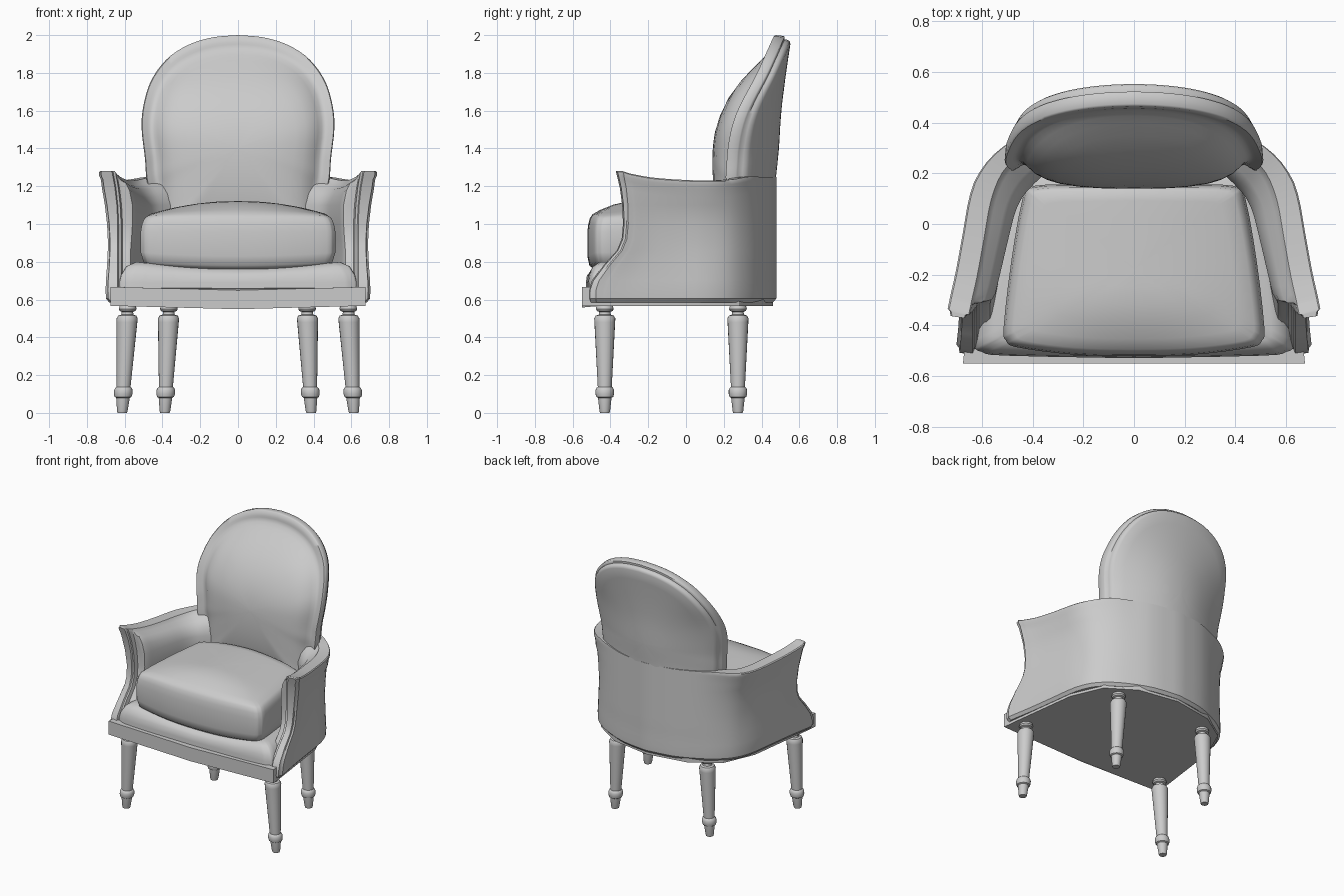
import bpy, bmesh, math
from mathutils import Vector

if "Cube" in bpy.data.objects:
    bpy.data.objects.remove(bpy.data.objects["Cube"])


def smooth_path(pts, n=3):
    """Catmull-Rom subdivision of an open list of tuples."""
    pts = [Vector(p) for p in pts]
    out = []
    for i in range(len(pts) - 1):
        a, b, c, d = pts[max(i - 1, 0)], pts[i], pts[i + 1], pts[min(i + 2, len(pts) - 1)]
        for k in range(n):
            t = k / n
            out.append(0.5 * (2 * b + (c - a) * t + (2 * a - 5 * b + 4 * c - d) * t * t
                              + (3 * b - a - 3 * c + d) * t ** 3))
    return out + [pts[-1]]


def mirrored(half):
    """Closed outline from a half that starts and ends on x = 0."""
    full = [tuple(p) for p in half]
    return full + [(-p[0], p[1]) for p in full[-2:0:-1]]


def table(rows, z):
    """Linear interpolation in (z, value) rows."""
    if z <= rows[0][0]:
        return rows[0][1]
    for (a, va), (b, vb) in zip(rows, rows[1:]):
        if z <= b:
            return va + (vb - va) * (z - a) / (b - a)
    return rows[-1][1]


def loft(name, rings, angle=40, strip_caps=False):
    """Skin equal-sized closed rings and cap both ends."""
    bm = bmesh.new()
    vs = [[bm.verts.new(p) for p in r] for r in rings]
    n = len(rings[0])
    for a, b in zip(vs, vs[1:]):
        for i in range(n):
            j = (i + 1) % n
            bm.faces.new((a[i], a[j], b[j], b[i]))
    for r in (vs[0], vs[-1]):
        if strip_caps:
            for i in range(n // 2 - 1):
                bm.faces.new((r[i], r[i + 1], r[n - 2 - i], r[n - 1 - i]))
        else:
            bm.faces.new(r)
    bmesh.ops.recalc_face_normals(bm, faces=bm.faces)
    mesh = bpy.data.meshes.new(name)
    bm.to_mesh(mesh)
    bm.free()
    ob = bpy.data.objects.new(name, mesh)
    bpy.context.collection.objects.link(ob)
    bpy.ops.object.select_all(action='DESELECT')
    ob.select_set(True)
    bpy.context.view_layer.objects.active = ob
    bpy.ops.object.shade_smooth_by_angle(angle=math.radians(angle))
    return ob


def cushion(name, half, layers, cy, crown):
    """Stack scaled copies of a rounded outline, then crown the top."""
    outline = mirrored(smooth_path(half))
    rings = []
    for s, z in layers:
        ring = []
        for ox, oy in outline:
            x, y = ox * s, cy + (oy - cy) * s
            ring.append((x, y, z + crown(x, y, z)))
        rings.append(ring)
    loft(name, rings, 50)


# Turned legs, splayed slightly outwards
LEG = [(0, .025), (.01, .028), (.08, .036), (.085, .045), (.10, .049), (.12, .049), (.132, .044),
       (.138, .037), (.48, .055), (.50, .056), (.515, .048), (.52, .032), (.535, .03),
       (.54, .042), (.55, .047), (.562, .044), (.575, .04)]
for name, x_top, splay, y in (("front_leg", .583, .03, -.43), ("rear_leg", .365, .022, .275)):
    for side in (-1, 1):
        rings = []
        for z, r in LEG:
            cx = side * (x_top + splay * (1 - z / .575))
            rings.append([(cx + r * math.cos(k * math.pi / 10), y + r * math.sin(k * math.pi / 10), z)
                          for k in range(20)])
        loft(name + ("_left" if side < 0 else "_right"), rings, 35)

# Seat rail: flat board with a slight dip at the front centre
rail = mirrored([(0, -.55), (.33, -.55), (.675, -.55), (.665, -.45), (.60, .05),
                 (.50, .28), (.30, .41), (0, .46)])


def dip(x, y):
    return .018 * (1 - abs(x) / .675) if y < -.5 else 0


loft("seat_rail", [[(x, y, z - dip(x, y)) for x, y in rail] for z in (.567, .667)], 30)


# Padded deck and loose crowned seat cushion
def deck_crown(x, y, z):
    return -.03 * max(0, 1 - (x / .55) ** 2) if z > .74 else 0


def seat_crown(x, y, z):
    across = max(0, 1 - (x / .52) ** 2)
    if z < .87:
        return -.02 * across
    t = min(1, max(0, (y + .52) / .26))
    return .085 * across * t * (2 - t) * min(1, max(0, (z - .96) / .06))


cushion("seat_deck", [(0, -.53), (.5, -.52), (.6, -.505), (.63, -.46), (.6, -.2), (.5, .15),
                      (.4, .25), (0, .28)],
        [(.02, .6), (1, .6), (1, .69), (.985, .73), (.94, .775), (.86, .8), (.6, .8), (.02, .8)],
        -.15, deck_crown)
cushion("seat_cushion", [(0, -.522), (.15, -.52), (.3, -.51), (.47, -.485), (.505, -.46),
                         (.515, -.41), (.485, -.15), (.44, .1), (.40, .15), (.2, .157), (0, .16)],
        [(.02, .775), (.9, .78), (.97, .80), (1, .85), (1, .96), (.985, 1.0), (.96, 1.025),
         (.92, 1.036), (.8, 1.037), (.6, 1.037), (.4, 1.037), (.2, 1.037), (.02, 1.037)],
        -.18, seat_crown)

# Barrel: outer wall and arms swept round the seat; stations are x, y, top height, padding
STATIONS = [(0, .48, 1.25, 1.2), (.2, .452, 1.25, 1.2), (.36, .389, 1.25, 1.5), (.475, .32, 1.25, 1.7),
            (.562, .23, 1.235, 1.7), (.612, .11, 1.23, 1.4), (.641, -.04, 1.235, 1.2),
            (.668, -.18, 1.247, 1.1), (.690, -.27, 1.265, 1), (.694, -.288, 1.27, 0),
            (.701, -.315, 1.28, 0)]
FRONT = [(.585, -.49), (.61, -.50), (.66, -.497), (.7, -.48), (.78, -.42), (.86, -.35), (.92, -.325),
         (1.0, -.318), (1.1, -.323), (1.2, -.338), (1.28, -.36)]
# height, outer offset, inner offset, extra padding (heights below zero hang from the top edge)
SECTION = [(.585, .02, .07, .03), (.605, .002, .08, .04), (.65, 0, .085, .04), (.7, .002, .085, .04),
           (.78, .008, .085, .04), (.86, .012, .085, .04), (.92, .012, .085, .045), (1.0, .008, .085, .05),
           (1.1, -.004, .08, .055), (-.09, -.02, .07, .05), (-.045, -.026, .062, .035),
           (-.025, -.035, .058, .008), (-.006, -.036, .055, 0), (0, -.03, .05, 0)]
half = [(*p, 0) for p in smooth_path(STATIONS, 3)] + [(.703, -.322, 1.28, 0, .012),
                                                      (.705, -.336, 1.28, 0, .016)]
path = [(-p[0], *p[1:]) for p in half[:0:-1]] + half
rings = []
for i, (px, py, top, pad, inset) in enumerate(path):
    a, b = path[max(i - 1, 0)], path[min(i + 1, len(path) - 1)]
    t = Vector((b[0] - a[0], b[1] - a[1])).normalized()
    inward = Vector((t.y, -t.x))
    f = max(0, (.09 - py) / .42)
    flare = min(1, max(0, (.40 - py) / .25))
    outer, inner = [], []
    for h, o, n, extra in SECTION:
        z = h if h > 0 else top + h
        shift = f * (table(FRONT, z) + .33)
        o *= flare if z > .7 else 1
        for off, dest in ((o + inset, outer), (n - inset + extra * max(pad, 0), inner)):
            dest.append((px + inward.x * off, py + inward.y * off + shift, z))
    rings.append(outer + inner[::-1])
loft("barrel_and_arms", rings, 35, strip_caps=True)

# Arched back: stepped rim, curved rear panel and deep front padding
REAR = smooth_path([(.8, .472), (1.0, .472), (1.2, .473), (1.3, .482), (1.4, .492), (1.6, .505),
                    (1.8, .53), (2, .56)], 5)
CURVE = smooth_path([(.8, .74), (1.3, .74), (1.4, .72), (1.6, .55), (1.8, .32), (2, .2)], 5)
PAD = smooth_path([(.8, .16), (1.2, .142), (1.4, .142), (1.55, .17), (1.7, .235), (1.8, .31),
                   (1.9, .395), (2, .47)], 5)
arch = mirrored(smooth_path([(0, .8), (.15, .8), (.3, .8), (.465, .8), (.468, .95), (.47, 1.15),
                             (.486, 1.25), (.493, 1.35), (.51, 1.5), (.502, 1.62), (.462, 1.755),
                             (.38, 1.87), (.27, 1.945), (.14, 1.987), (0, 2.0)], 4))
# scale, distance in front of the rear surface, blend towards padding
LAYERS = [(.02, 0, 0), (.12, 0, 0), (.2, 0, 0), (.28, 0, 0), (.4, 0, 0), (.6, 0, 0), (.8, 0, 0),
          (.92, 0, 0), (.945, .006, 0),
          (.958, .018, 0), (.962, .034, 0), (.985, .036, 0), (.992, .042, 0), (1, .086, 0),
          (.992, .094, 0), (.94, .097, 0), (.92, .096, .03), (.9, .093, .09), (.87, .093, .2),
          (.83, .095, .4), (.78, .1, .6), (.7, .1, .78), (.6, .1, .89), (.45, .1, .96),
          (.3, .1, .99), (.15, .1, 1), (.02, .1, 1)]
rings = []
for s, forward, blend in LAYERS:
    ring = []
    for ax, az in arch:
        x, z = ax * s, 1.4 + (az - 1.4) * s
        y = table(REAR, z) - table(CURVE, z) * x * x - forward
        ring.append((x, y + (min(y, table(PAD, z)) - y) * blend, z))
    rings.append(ring)
loft("arched_back", rings, 50)
